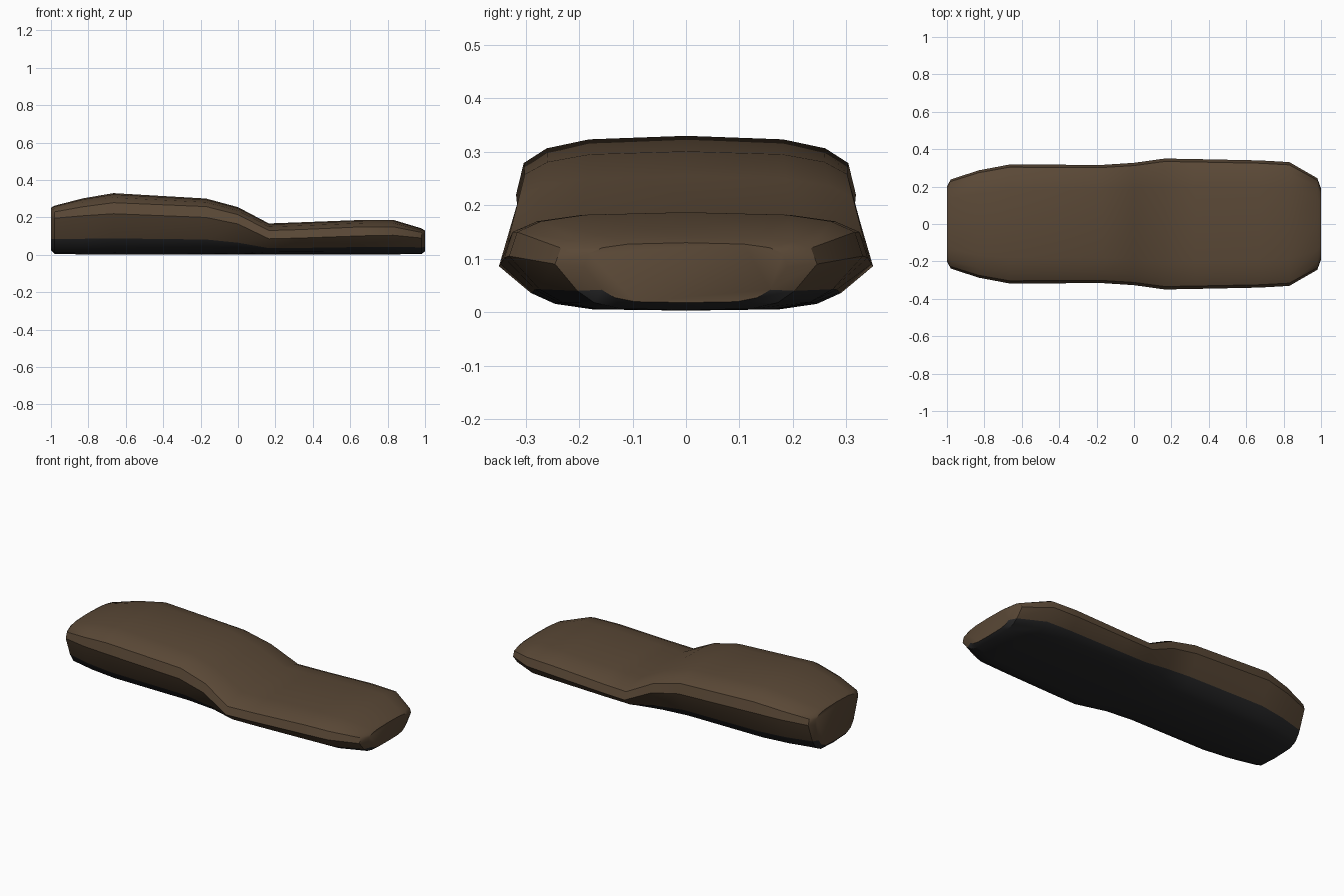
import bpy, bmesh

def material(name, rgb):
    m = bpy.data.materials.new(name)
    m.diffuse_color = (*rgb, 1)
    return m

# stations along the seat: x, half width, top z, crease z, widest z, base seam z, bottom z
STATIONS = [
    (-1.00, 0.200, 0.252, 0.222, 0.190, 0.085, 0.025),
    (-0.98, 0.238, 0.263, 0.230, 0.196, 0.085, 0.004),
    (-0.83, 0.287, 0.302, 0.257, 0.209, 0.086, 0.003),
    (-0.665, 0.318, 0.330, 0.279, 0.220, 0.088, 0.003),
    (-0.17, 0.316, 0.301, 0.258, 0.200, 0.082, 0.003),
    (0.00, 0.327, 0.255, 0.215, 0.165, 0.065, 0.003),
    (0.165, 0.350, 0.168, 0.130, 0.086, 0.036, 0.003),
    (0.33, 0.347, 0.174, 0.135, 0.090, 0.037, 0.003),
    (0.67, 0.340, 0.187, 0.150, 0.102, 0.042, 0.003),
    (0.83, 0.331, 0.187, 0.150, 0.105, 0.043, 0.003),
    (0.98, 0.245, 0.142, 0.120, 0.090, 0.040, 0.004),
    (1.00, 0.190, 0.130, 0.110, 0.085, 0.042, 0.018),
]

def half_section(w, top, crease, wide, seam, bot):
    d = top - crease
    s = seam - bot
    return [(0, top), (0.57 * w, top - 0.13 * d), (0.82 * w, top - 0.46 * d),
            (0.955 * w, crease), (w, wide),
            (0.83 * w, seam), (0.70 * w, bot + 0.38 * s),
            (0.50 * w, bot + 0.07 * s), (0, bot)]

# loft the padded seat with its base tray
bm = bmesh.new()
rings = []
for x, *p in STATIONS:
    half = half_section(*p)
    loop = half + [(-y, z) for y, z in half[-2:0:-1]]
    rings.append([bm.verts.new((x, y, z)) for y, z in loop])
n = len(rings[0])
for a, b in zip(rings, rings[1:]):
    for i in range(n):
        j = (i + 1) % n
        f = bm.faces.new((a[i], a[j], b[j], b[i]))
        f.material_index = 1 if 5 <= i <= 10 else 0   # below the seam
        f.smooth = True
for ring in (rings[0], rings[-1]):
    bm.faces.new(ring).smooth = True
bmesh.ops.recalc_face_normals(bm, faces=bm.faces)

mesh = bpy.data.meshes.new("seat")
bm.to_mesh(mesh)
bm.free()
mesh.materials.append(material("brown leather", (0.102, 0.065, 0.037)))
mesh.materials.append(material("black base", (0.020, 0.020, 0.021)))
seat = bpy.data.objects.new("seat", mesh)
bpy.context.collection.objects.link(seat)
bpy.context.view_layer.objects.active = seat
seat.select_set(True)
bpy.ops.object.shade_smooth_by_angle(angle=0.6)
